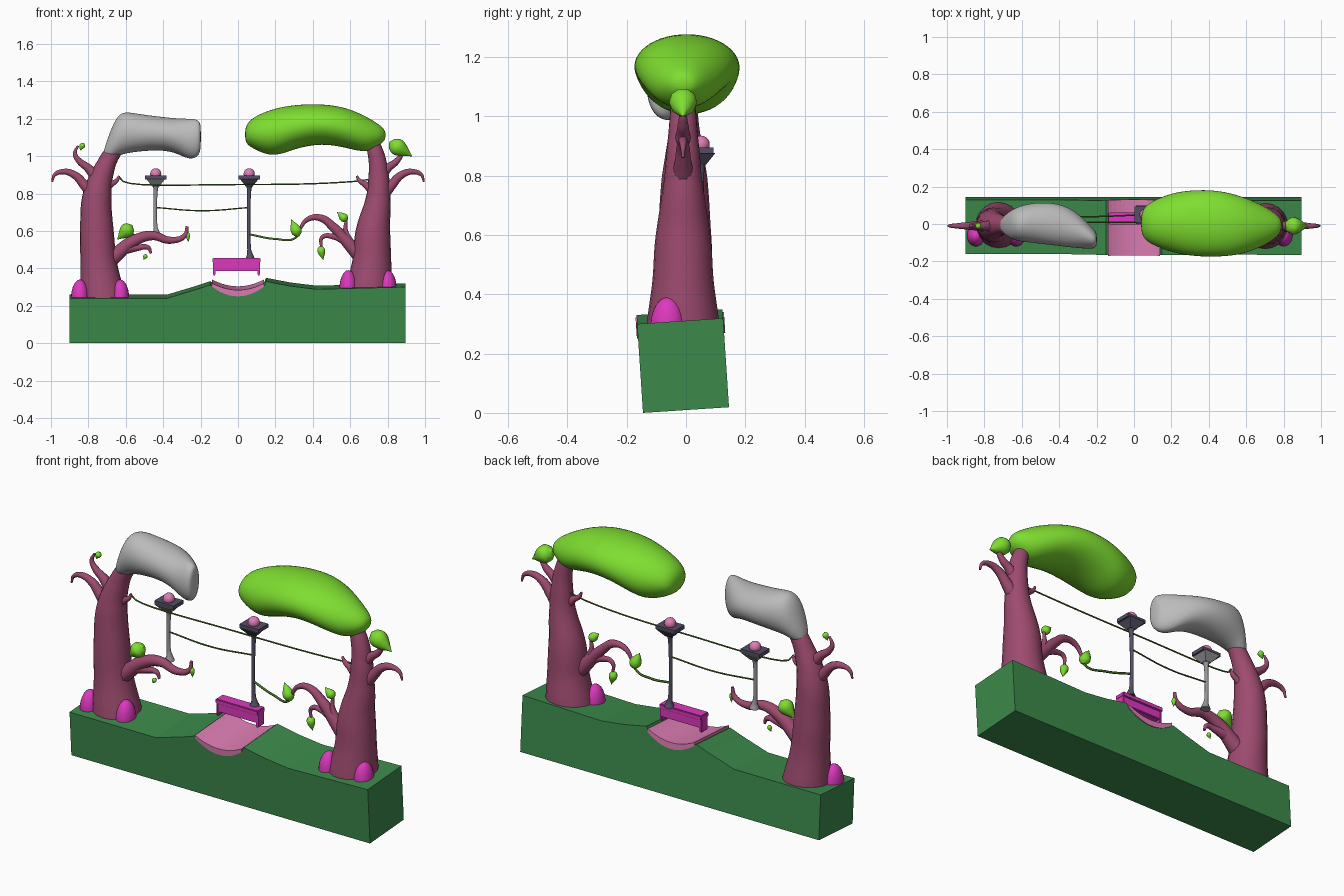
import bpy, bmesh, math
from mathutils import Vector, Matrix

if "Cube" in bpy.data.objects:
    bpy.data.objects.remove(bpy.data.objects["Cube"], do_unlink=True)


def material(name, r, g, b):
    m = bpy.data.materials.new(name)
    m.use_nodes = True
    m.diffuse_color = (r, g, b, 1)
    node = next(n for n in m.node_tree.nodes if n.type == 'BSDF_PRINCIPLED')
    node.inputs["Base Color"].default_value = (r, g, b, 1)
    return m


GRASS = material("grass green", .045, .255, .07)
LEAF = material("leaf green", .21, .73, .03)
BARK = material("plum bark", .34, .07, .16)
MAGENTA = material("magenta", .72, .04, .51)
PINK = material("pink", .73, .21, .46)
CLOUD = material("pale grey", .5, .5, .5)
SLATE = material("slate", .09, .08, .13)
STONE = material("stone grey", .32, .3, .33)
VINE = material("vine olive", .07, .17, .02)


def add(name, bm, mat, smooth=False):
    bmesh.ops.recalc_face_normals(bm, faces=bm.faces)
    me = bpy.data.meshes.new(name)
    bm.to_mesh(me)
    bm.free()
    me.materials.append(mat)
    for p in me.polygons:
        p.use_smooth = smooth
    ob = bpy.data.objects.new(name, me)
    bpy.context.collection.objects.link(ob)
    return ob


def tube(name, pts, mat, sides=3):
    """Smooth tapered tube through points (x, y, z, radius)."""
    cu = bpy.data.curves.new(name, 'CURVE')
    cu.dimensions = '3D'
    cu.bevel_depth = 1
    cu.bevel_resolution = sides
    cu.use_fill_caps = True
    cu.resolution_u = 8
    sp = cu.splines.new('BEZIER')
    sp.radius_interpolation = 'CARDINAL'
    sp.bezier_points.add(len(pts) - 1)
    for b, (x, y, z, r) in zip(sp.bezier_points, pts):
        b.co, b.radius = (x, y, z), r
        b.handle_left_type = b.handle_right_type = 'AUTO'
    cu.materials.append(mat)
    ob = bpy.data.objects.new(name, cu)
    bpy.context.collection.objects.link(ob)
    bpy.ops.object.select_all(action='DESELECT')
    bpy.context.view_layer.objects.active = ob
    ob.select_set(True)
    bpy.ops.object.convert(target='MESH')
    return bpy.context.object


def branch(name, path, r0, r1, y=-.01):
    n = len(path) - 1
    tube(name, [(x, y, z, r0 + (r1 - r0) * (i / n) ** .7)
                for i, (x, z) in enumerate(path)], BARK)


def leaf(name, x0, z0, x1, z1, w, y=-.01):
    """Teardrop with its broad end near the first point."""
    steps = ((0, .1), (.1, .65), (.35, 1), (.7, .6), (1, .06))
    tube(name, [(x0 + (x1 - x0) * t, y, z0 + (z1 - z0) * t, w * k)
                for t, k in steps], LEAF)


def puff(name, rings, mat, n=12):
    """Rounded mass lofted along x; ring = x, top, bottom, front, back."""
    bm = bmesh.new()
    loops = []
    for x, zt, zb, y0, y1 in rings:
        loop = []
        for i in range(n):
            a = math.tau * i / n
            loop.append(bm.verts.new((x, (y0 + y1) / 2 + (y1 - y0) / 2 * math.cos(a),
                                      (zt + zb) / 2 + (zt - zb) / 2 * math.sin(a))))
        loops.append(loop)
    for a, b in zip(loops, loops[1:]):
        for i in range(n):
            j = (i + 1) % n
            bm.faces.new((a[i], a[j], b[j], b[i]))
    bm.faces.new(loops[0])
    bm.faces.new(loops[-1])
    ob = add(name, bm, mat, True)
    ob.modifiers.new("round", 'SUBSURF').levels = 2
    ob.modifiers["round"].render_levels = 2


def slab(name, outline, mat, half):
    """Front outline (x, z) extruded in depth, with the ground's slight tilt."""
    bm = bmesh.new()
    verts = [bm.verts.new((x, -half - .066 * z, z)) for x, z in outline]
    face = bm.faces.new(verts)
    ext = bmesh.ops.extrude_face_region(bm, geom=[face])["geom"]
    for v in ext:
        if isinstance(v, bmesh.types.BMVert):
            v.co += Vector((0, 2 * half, .132 * half))
    return add(name, bm, mat)


# Ground with a dip, and the stream bed lying in it
dip = [(.14 * i / 6, .262 + .045 * (i / 6) ** 2) for i in range(-6, 7)]
hill = [(-.9, .24), (-.38, .24), (-.22, .288), (-.15, .312)] + dip + \
       [(.15, .33), (.28, .305), (.42, .288), (.895, .3), (.895, 0), (-.9, 0)]
slab("ground", hill, GRASS, .145)
stream = [(x, z + .022 - .4 * x * x) for x, z in dip] + \
         [(x, z - .012 + .4 * x * x) for x, z in reversed(dip)]
slab("stream", stream, PINK, .149)

# Tree trunks
tube("left_trunk", [(x, -.005, z, r) for x, z, r in (
    (-.722, .22, .125), (-.742, .4, .1), (-.755, .6, .09), (-.752, .8, .076),
    (-.715, .93, .055), (-.66, 1.03, .042), (-.6, 1.08, .03))], BARK, 8)
tube("right_trunk", [(x, -.01, z, r) for x, z, r in (
    (.7, .27, .125), (.715, .43, .105), (.722, .6, .092), (.748, .76, .068),
    (.752, .9, .054), (.735, 1.02, .043), (.7, 1.1, .035), (.66, 1.15, .025))], BARK, 8)

# Upper hooked branches, matched on both trees
for s, side in ((-1, "left"), (1, "right")):
    branch(side + "_hook_branch", [(s * x, z) for x, z in (
        (.76, .78), (.82, .845), (.875, .9), (.935, .917), (.98, .9), (.994, .862))], .04, .005)
    branch(side + "_top_branch", [(s * x, z) for x, z in (
        (.745, .87), (.80, .935), (.85, .975), (.872, 1.015), (.855, 1.055))], .036, .006)
    branch(side + "_inner_twig", [(s * x, z) for x, z in (
        (.74, .79), (.685, .845), (.648, .87), (.635, .895))], .03, .006)

# Lower forked branches
branch("left_low_branch", [(-.74, .4), (-.65, .475), (-.56, .545), (-.46, .575),
                           (-.36, .55), (-.285, .575), (-.272, .625)], .055, .008)
branch("left_low_fork", [(-.6, .505), (-.54, .51), (-.48, .51), (-.465, .48)], .03, .007)
branch("left_leaf_twig", [(-.58, .52), (-.56, .57), (-.6, .61)], .02, .006)
branch("right_low_branch", [(.74, .4), (.65, .47), (.58, .545), (.51, .62), (.44, .67),
                            (.37, .66), (.325, .6)], .055, .008)
branch("right_low_fork", [(.58, .545), (.51, .57), (.45, .565), (.445, .51)], .025, .007)
branch("right_up_fork", [(.6, .53), (.575, .6), (.58, .67)], .026, .007)

# Leaves
leaf("left_leaf_large", -.565, .63, -.645, .555, .04)
leaf("left_leaf_tip", -.27, .595, -.265, .54, .012)
leaf("left_leaf_hanging", -.49, .475, -.505, .445, .012)
leaf("left_leaf_top", -.825, 1.07, -.845, 1.03, .016)
leaf("right_leaf_large", .81, 1.075, .93, 1.0, .047)
leaf("right_leaf_wire", .325, .57, .285, .66, .03)
leaf("right_leaf_hanging", .44, .52, .455, .445, .022)
leaf("right_leaf_upper", .585, .655, .53, .7, .024)

# Magenta root lumps
for i, (x, z) in enumerate(((-.845, .24), (-.63, .24), (.59, .29), (.8, .29))):
    bm = bmesh.new()
    bmesh.ops.create_uvsphere(bm, u_segments=20, v_segments=14, radius=1)
    bmesh.ops.transform(bm, verts=bm.verts, matrix=Matrix.Translation((x, -.062, z)) @
                        Matrix.Diagonal((.048, .058, .1, 1)))
    for v in bm.verts:
        v.co.z = max(v.co.z, z - .03)
    add("root_lump_%d" % i, bm, MAGENTA, True)

# Green crown and grey crown
puff("green_crown", [
    (.035, 1.16, 1.07, -.06, .07), (.08, 1.215, 1.035, -.11, .12),
    (.19, 1.26, .985, -.155, .17), (.3, 1.28, 1.035, -.18, .19),
    (.45, 1.285, 1.065, -.185, .19), (.58, 1.265, 1.04, -.17, .155),
    (.69, 1.215, 1.01, -.125, .105), (.765, 1.165, 1.06, -.075, .055),
    (.79, 1.135, 1.09, -.03, .02)], LEAF)
puff("grey_crown", [
    (-.72, 1.03, .985, -.03, .02), (-.675, 1.16, .975, -.075, .065),
    (-.63, 1.25, 1.005, -.095, .095), (-.54, 1.23, 1.02, -.105, .12),
    (-.42, 1.215, 1.03, -.12, .12), (-.33, 1.205, 1.015, -.13, .085),
    (-.265, 1.205, .975, -.135, .03), (-.21, 1.2, .99, -.135, -.03),
    (-.198, 1.17, 1.04, -.115, -.05)], CLOUD)

# Lamps: flared post, square dish and round globe
for name, x, y, z, mat in (("left", -.44, .035, .57, STONE), ("right", .06, .05, .45, SLATE)):
    tube(name + "_lamp_post", [(x + .005, y, z, .026), (x + .004, y, z + .02, .018),
                               (x, y, z + .05, .011), (x - .003, y, .72, .01),
                               (x, y, .82, .012), (x, y, .86, .022)], mat)
    bm = bmesh.new()
    bmesh.ops.create_cone(bm, cap_ends=True, segments=4, radius1=.025, radius2=.07, depth=.04,
                          matrix=Matrix.Translation((x, y, .857)) @ Matrix.Rotation(math.pi / 4, 4, 'Z'))
    add(name + "_lamp_funnel", bm, mat)
    bm = bmesh.new()
    bmesh.ops.create_cube(bm, size=1, matrix=Matrix.Translation((x, y, .885)) @
                          Matrix.Diagonal((.115, .085, .02, 1)))
    add(name + "_lamp_dish", bm, SLATE)
    bm = bmesh.new()
    bmesh.ops.create_uvsphere(bm, u_segments=16, v_segments=10, radius=.03,
                              matrix=Matrix.Translation((x, y, .905)))
    add(name + "_lamp_globe", bm, PINK, True)

# Bench: top board, front panel and short end legs
for name, x, y, z, sx, sy, sz in (
        ("bench_top", -.008, .03, .443, .255, .065, .026),
        ("bench_panel", -.008, .03, .41, .24, .05, .05),
        ("bench_leg_right", -.127, .03, .4, .014, .055, .075),
        ("bench_leg_left", .111, .03, .4, .014, .055, .075)):
    bm = bmesh.new()
    bmesh.ops.create_cube(bm, size=1, matrix=Matrix.Translation((x, y, z)) @
                          Matrix.Diagonal((sx, sy, sz, 1)))
    bmesh.ops.bevel(bm, geom=bm.edges[:], offset=.004, segments=2, affect='EDGES')
    add(name, bm, MAGENTA)

# Hanging vines
for name, r, path in (
        ("long_vine", .004, ((-.635, -.01, .89), (-.61, 0, .863), (0, .01, .848), (.6, 0, .863), (.7, -.01, .875))),
        ("middle_vine", .004, ((-.44, .035, .725), (-.19, .04, .708), (.06, .05, .725))),
        ("short_vine", .006, ((.06, .05, .582), (.2, .02, .557), (.31, -.01, .565), (.325, -.01, .6)))):
    tube(name, [(*p, r) for p in path], VINE, 1)
